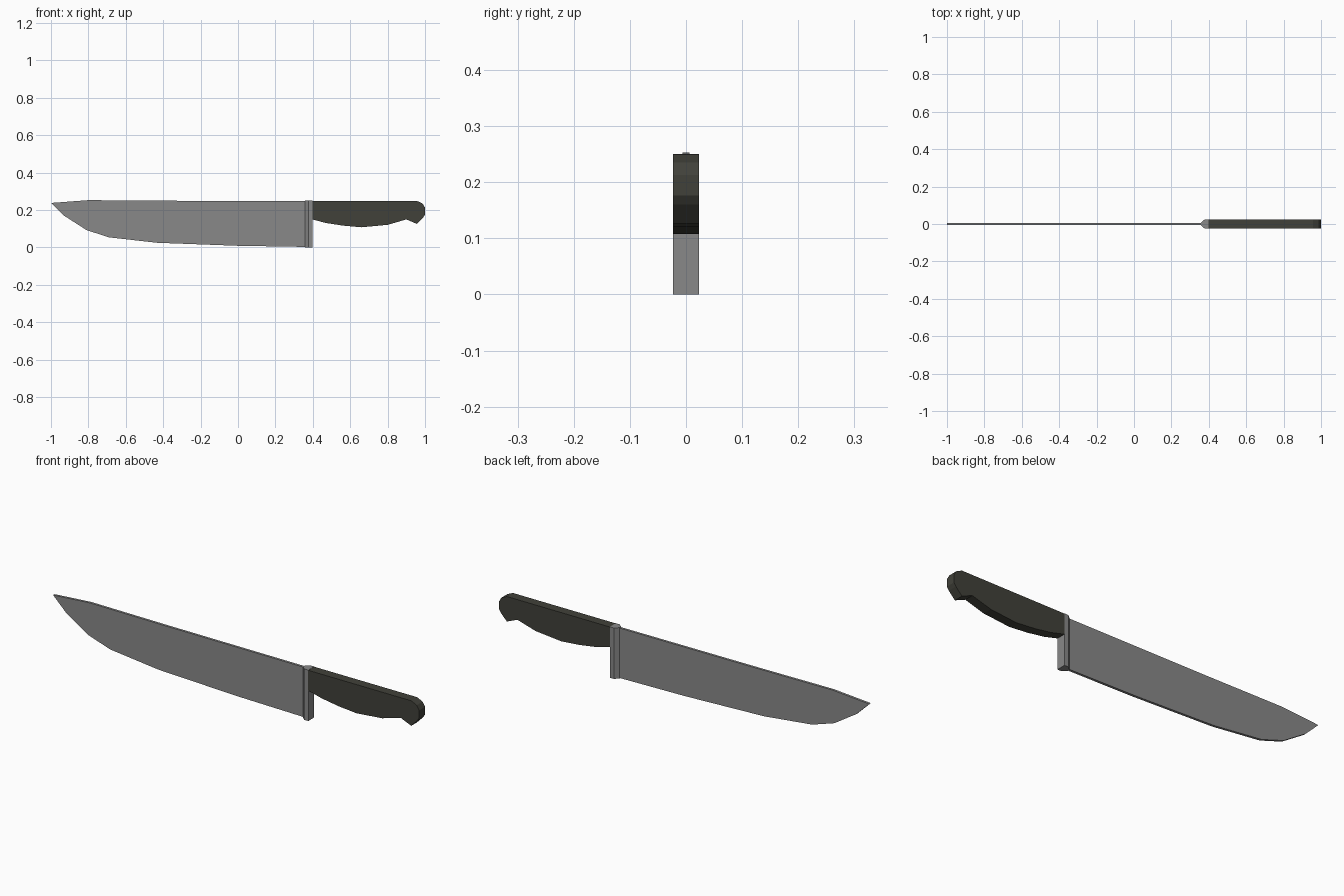
import bpy
import bmesh
from mathutils import Vector

if "Cube" in bpy.data.objects:
    bpy.data.objects.remove(bpy.data.objects["Cube"])


def material(name, rgb):
    m = bpy.data.materials.new(name)
    m.diffuse_color = (*rgb, 1)
    m.use_nodes = True
    m.node_tree.nodes["Principled BSDF"].inputs["Base Color"].default_value = m.diffuse_color
    return m


steel = material("grey steel", (0.25, 0.25, 0.25))
dark = material("dark handle", (0.053, 0.053, 0.042))


def prism(name, outline, offset, mat):
    """Extrude a planar outline of 3D points along an offset."""
    bm = bmesh.new()
    face = bm.faces.new([bm.verts.new(p) for p in outline])
    new = bmesh.ops.extrude_face_region(bm, geom=[face])["geom"]
    bmesh.ops.translate(bm, vec=Vector(offset),
                        verts=[v for v in new if isinstance(v, bmesh.types.BMVert)])
    bmesh.ops.recalc_face_normals(bm, faces=bm.faces)
    mesh = bpy.data.meshes.new(name)
    bm.to_mesh(mesh)
    bm.free()
    mesh.materials.append(mat)
    obj = bpy.data.objects.new(name, mesh)
    bpy.context.collection.objects.link(obj)
    return obj


def side_profile(name, pts, half, mat):
    return prism(name, [(x, -half, z) for x, z in pts], (0, 2 * half, 0), mat)


# Blade: thin plate with a curved belly
side_profile("blade", [
    (-1.0, 0.238), (-0.93, 0.17), (-0.81, 0.093), (-0.69, 0.054),
    (-0.43, 0.025), (0.0, 0.009), (0.365, 0.003), (0.365, 0.248),
    (-0.40, 0.25), (-0.80, 0.253)], 0.006, steel)

# Bolster: full height post, tapered toward the blade
half_plan = [(0.357, 0.006), (0.376, 0.023), (0.398, 0.023)]
plan = half_plan + [(x, -y) for x, y in reversed(half_plan)]
prism("bolster", [(x, y, 0) for x, y in plan], (0, 0, 0.25), steel)

# Handle: contoured grip with a hooked butt
side_profile("handle", [
    (0.397, 0.249), (0.397, 0.15), (0.47, 0.131), (0.56, 0.117),
    (0.66, 0.108), (0.80, 0.121), (0.90, 0.15), (0.957, 0.126),
    (0.99, 0.16), (1.0, 0.176), (1.0, 0.213), (0.987, 0.235),
    (0.957, 0.249)], 0.023, dark)
